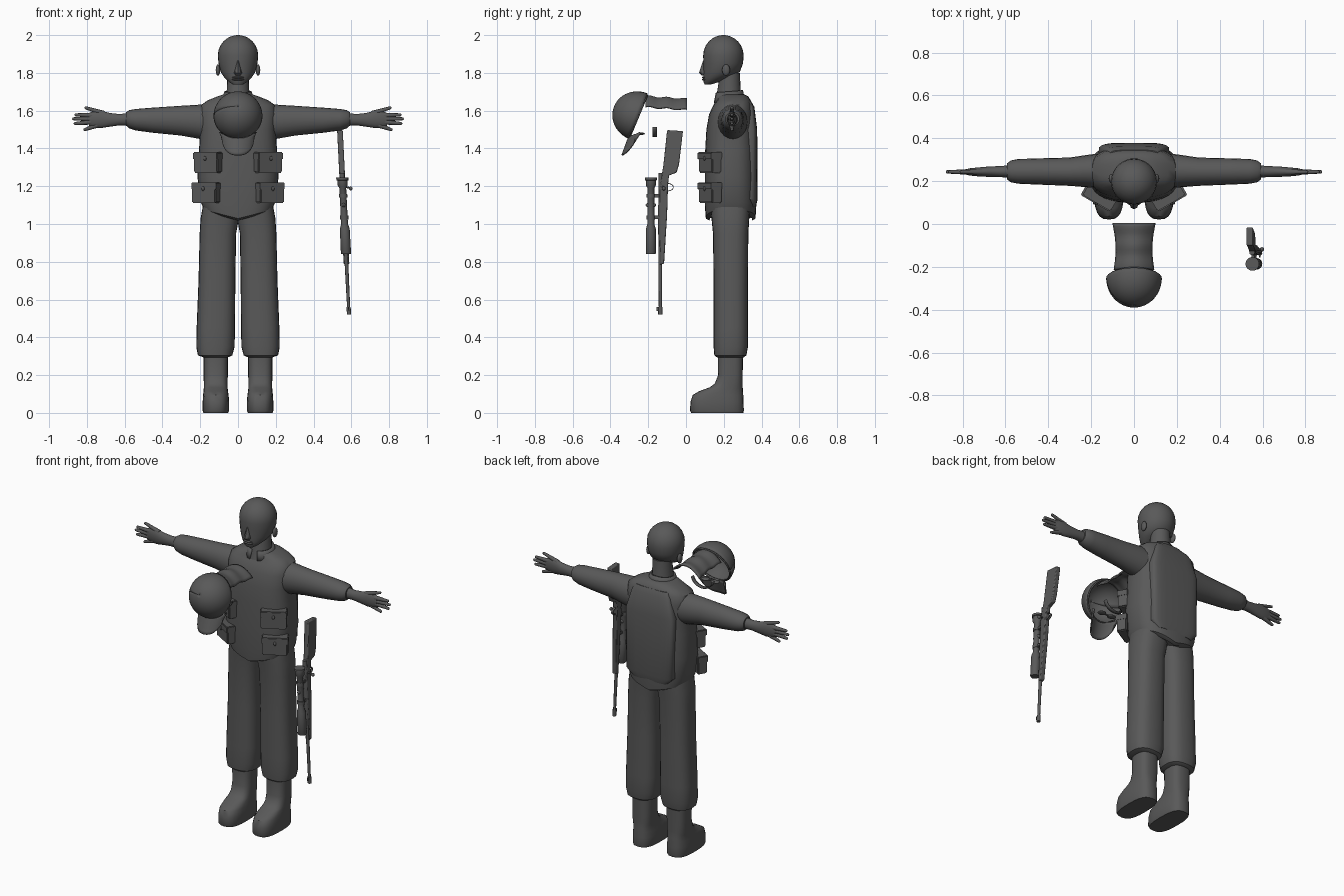
import bpy, bmesh, math
from mathutils import Vector, Matrix

if "Cube" in bpy.data.objects:
    bpy.data.objects.remove(bpy.data.objects["Cube"], do_unlink=True)

grey = bpy.data.materials.new("dark_grey")
grey.use_nodes = True
grey.diffuse_color = (0.1, 0.1, 0.1, 1)
grey.node_tree.nodes["Principled BSDF"].inputs["Base Color"].default_value = (0.1, 0.1, 0.1, 1)
parts = []


def finish(name, bm, move=None):
    """Turn a bmesh into an object, optionally moving every vertex by a rule."""
    if move:
        for v in bm.verts:
            v.co = move(v.co)
    bmesh.ops.recalc_face_normals(bm, faces=bm.faces)
    mesh = bpy.data.meshes.new(name)
    bm.to_mesh(mesh)
    bm.free()
    mesh.materials.append(grey)
    obj = bpy.data.objects.new(name, mesh)
    bpy.context.collection.objects.link(obj)
    parts.append(obj)
    return obj


def loft(name, rings, axis="Z", n=20, p=2.0, move=None):
    """Skin rings (position, a_min, a_max, b_min, b_max) stacked along an axis."""
    bm, loops = bmesh.new(), []
    for t, a0, a1, b0, b1 in rings:
        loop = []
        for i in range(n):
            c, s = math.cos(math.tau * i / n), math.sin(math.tau * i / n)
            a = (a0 + a1) / 2 + (a1 - a0) / 2 * math.copysign(abs(c) ** (2 / p), c)
            b = (b0 + b1) / 2 + (b1 - b0) / 2 * math.copysign(abs(s) ** (2 / p), s)
            loop.append(bm.verts.new((a, b, t) if axis == "Z" else (t, a, b)))
        loops.append(loop)
    for low, high in zip(loops, loops[1:]):
        for i in range(n):
            j = (i + 1) % n
            bm.faces.new((low[i], low[j], high[j], high[i]))
    bm.faces.new(loops[0])
    bm.faces.new(loops[-1])
    return finish(name, bm, move)


def rod(name, a, b, r1, r2, n=10, move=None):
    a, b = Vector(a), Vector(b)
    bm = bmesh.new()
    turn = (b - a).to_track_quat("Z", "Y").to_matrix().to_4x4()
    bmesh.ops.create_cone(bm, cap_ends=True, segments=n, radius1=r1, radius2=r2,
                          depth=(b - a).length, matrix=Matrix.Translation((a + b) / 2) @ turn)
    return finish(name, bm, move)


def box(name, size, matrix, bevel=0.0, move=None):
    bm = bmesh.new()
    bmesh.ops.create_cube(bm, size=1, matrix=matrix @ Matrix.Diagonal((*size, 1)))
    if bevel:
        bmesh.ops.bevel(bm, geom=bm.edges[:], offset=bevel, segments=2, affect="EDGES")
    return finish(name, bm, move)


def ball(name, size, matrix, move=None):
    bm = bmesh.new()
    bmesh.ops.create_uvsphere(bm, u_segments=16, v_segments=10, radius=1,
                              matrix=matrix @ Matrix.Diagonal((*size, 1)))
    return finish(name, bm, move)


def sheet(name, func, thick, nu=16, nv=6, move=None):
    """Curved plate from func(u, v), u in -1..1 and v in 0..1."""
    bm = bmesh.new()
    rows = [[bm.verts.new(func(2 * i / nu - 1, j / nv)) for i in range(nu + 1)]
            for j in range(nv + 1)]
    for r, s in zip(rows, rows[1:]):
        for i in range(nu):
            bm.faces.new((r[i], r[i + 1], s[i + 1], s[i]))
    obj = finish(name, bm, move)
    obj.modifiers.new("thickness", "SOLIDIFY").thickness = thick
    return obj


at = Matrix.Translation

# Head, jaw, nose and mouth
head = [(1.738, .025, .10, .13), (1.75, .045, .094, .17), (1.775, .072, .092, .235),
        (1.805, .092, .092, .285), (1.85, .103, .092, .302)]
head += [(1.892 + .108 * math.sin(a), .107 * math.cos(a), .198 - .107 * math.cos(a),
          .198 + .107 * math.cos(a)) for a in (0, .25, .5, .75, 1, 1.2, 1.4, 1.54)]
loft("head", [(z, -w, w, f, b) for z, w, f, b in head], n=28)
loft("nose", [(1.785, -.014, .014, .085, .11), (1.8, -.021, .021, .069, .12),
              (1.825, -.015, .015, .077, .12), (1.865, -.004, .004, .09, .11)], n=8)
for label, z in (("upper_lip", 1.776), ("lower_lip", 1.765)):
    ball(label, (.032, .016, .006), at((0, .1, z)))
loft("neck", [(1.64, -.07, .07, .15, .3), (1.7, -.06, .06, .165, .29),
              (1.8, -.055, .055, .18, .285)])

# Torso vest with a hem that dips at the middle
torso = [(1.03, .15, .125, .35), (1.04, .18, .105, .368), (1.1, .198, .1, .372),
         (1.25, .215, .1, .372), (1.4, .206, .102, .37), (1.5, .2, .108, .365),
         (1.58, .205, .122, .36), (1.63, .195, .145, .352), (1.655, .16, .165, .342),
         (1.675, .11, .17, .33), (1.685, .08, .18, .31)]


def hem(co):
    if co.z < 1.15:
        co.z += (1.15 - co.z) / .12 * (.05 * abs(co.x) / .18 - .012)
    return co


loft("vest", [(z, -w, w, f, b) for z, w, f, b in torso], n=32, p=2.7, move=hem)
loft("back_panel", [(z, -w, w, .3, b) for z, w, b in
     ((1.09, .12, .37), (1.13, .16, .379), (1.5, .165, .377), (1.62, .13, .362), (1.65, .11, .345))],
     n=24, p=4)
sheet("collar", lambda u, v: ((.092 - .02 * v) * math.sin(u * 2.85),
                              .228 + (.085 - .012 * v) * math.cos(u * 2.85),
                              1.655 + .055 * v - .015 * abs(u)), .012, nu=28, nv=2)

# Paired parts
for side, s in (("left", 1), ("right", -1)):
    def flip(co, s=s):
        return Vector((co.x * s, co.y, co.z))

    ball(side + "_ear", (.012, .021, .03), at((s * .106, .212, 1.815)))

    # Sleeve and hand
    loft(side + "_sleeve", [(x, y0, y1, z0, z1) for x, y0, y1, z0, z1 in (
        (.1, .165, .33, 1.44, 1.63), (.2, .17, .325, 1.45, 1.632), (.3, .178, .31, 1.468, 1.626),
        (.45, .184, .306, 1.483, 1.616), (.54, .188, .303, 1.495, 1.609),
        (.575, .195, .296, 1.506, 1.603), (.592, .208, .283, 1.52, 1.592))], "X", move=flip)
    loft(side + "_hand", [(.56, .215, .275, 1.52, 1.588), (.63, .219, .27, 1.522, 1.582),
        (.68, .22, .268, 1.515, 1.588), (.725, .222, .264, 1.508, 1.6),
        (.765, .226, .26, 1.512, 1.597), (.79, .232, .254, 1.52, 1.588)], "X", move=flip)
    fingers = (("thumb", .71, 1.585, .805, 1.615), ("index", .765, 1.575, .858, 1.578),
               ("middle", .77, 1.557, .87, 1.557), ("ring", .77, 1.54, .862, 1.532),
               ("little", .745, 1.523, .81, 1.5))
    for label, x0, z0, x1, z1 in fingers:
        rod(f"{side}_{label}_finger", (x0, .243, z0), (x1, .243, z1), .014, .008, move=flip)
        ball(f"{side}_{label}_tip", (.008, .008, .008), at((x1, .243, z1)), move=flip)

    # Trouser leg and boot
    loft(side + "_trouser_leg", [(.293, .055, .18, .165, .305), (.305, .03, .212, .15, .32),
        (.35, .018, .221, .146, .328), (.45, .016, .219, .146, .328), (.7, .014, .209, .146, .328),
        (.95, .01, .203, .143, .33), (1.03, -.005, .198, .135, .335), (1.1, -.01, .185, .13, .34)],
         n=24, p=2.6, move=flip)
    loft(side + "_boot", [(0, .052, .183, .028, .303), (.012, .047, .187, .021, .306),
        (.06, .047, .187, .024, .305), (.095, .05, .185, .036, .303), (.115, .053, .182, .07, .302),
        (.135, .055, .181, .125, .3), (.155, .055, .181, .152, .3), (.2, .054, .182, .17, .3),
        (.32, .054, .182, .168, .302)], n=24, p=2.8, move=flip)

    # Pouches with flap and button, turned outward
    for row, x, z in (("upper", .157, 1.325), ("lower", .167, 1.165)):
        frame = at((x, .128, z)) @ Matrix.Rotation(math.radians(30), 4, "Z")
        box(f"{side}_{row}_pouch", (.146, .06, .108), frame, .006, flip)
        box(f"{side}_{row}_pouch_flap", (.15, .066, .04), frame @ at((0, -.002, .036)), .004, flip)
        ball(f"{side}_{row}_pouch_button", (.008, .006, .012), frame @ at((0, -.036, .022)), flip)

    # Eyewear lens under the helmet
    ball(side + "_lens", (.026, .022, .007), at((s * .034, -.24, 1.478)))

# Helmet lying on its side, crown facing forward
tilt = at((0, -.253, 1.571)) @ Matrix.Rotation(math.radians(67.4), 4, "X")


def tip(co):
    return tilt @ co


sheet("helmet_dome", lambda u, v: (.122 * math.cos(v * 1.56) * math.cos(u * math.pi),
                                   .122 * math.cos(v * 1.56) * math.sin(u * math.pi),
                                   .13 * math.sin(v * 1.56)), -.008, nu=32, nv=12, move=tip)
sheet("helmet_rim", lambda u, v: ((.122 + .004 * v) * math.cos(u * math.pi),
                                  (.122 + .004 * v) * math.sin(u * math.pi),
                                  .012 * v - .006), .006, nu=32, nv=1, move=tip)
sheet("helmet_brim", lambda u, v: (.095 * u * (1 - .12 * v),
                                   -.118 * math.sqrt(1 - .6 * u * u)
                                   - .106 * v * math.sqrt(max(0, 1 - u ** 4)),
                                   -.04 * u * u - .004 * v), .007, move=tip)
sheet("neck_flap", lambda u, v: ((.095 - .012 * math.sin(v * math.pi) + .006 * v) * u,
                                 -.215 + .22 * v,
                                 1.678 - .015 * v - .055 * u * u + .004 * math.sin(v * 15)),
      .009, nv=14)
sheet("chin_strap", lambda u, v: (.07 * math.sin(u * 1.4), -.178 + .024 * v,
                                  1.525 - .06 * math.cos(u * 1.4)), .005, nv=2)
rod("lens_bridge", (-.02, -.24, 1.478), (.02, -.24, 1.478), .005, .005, 8)


# Rifle hanging upright, leaning slightly outward toward the muzzle
def lean(co):
    return Vector((co.x + .54 + (1.49 - co.z) * .049, co.y, co.z))


outline = [(-.1, 1.497), (-.016, 1.492), (-.037, 1.315), (-.05, 1.272), (-.09, 1.257),
           (-.095, 1.21), (-.1, 1.05), (-.116, .79), (-.138, .785), (-.142, 1.18),
           (-.128, 1.26), (-.12, 1.31)]
bm = bmesh.new()
base = bm.faces.new([bm.verts.new((-.015, y, z)) for y, z in outline])
grown = bmesh.ops.extrude_face_region(bm, geom=[base])["geom"]
bmesh.ops.translate(bm, vec=(.03, 0, 0), verts=[g for g in grown if isinstance(g, bmesh.types.BMVert)])
stock = finish("rifle_stock", bm, lean)
soft = stock.modifiers.new("soft_edges", "BEVEL")
soft.width, soft.segments = .005, 2
rod("rifle_receiver", (0, -.132, 1.04), (0, -.132, 1.27), .015, .013, 12, lean)
rod("rifle_barrel", (0, -.136, .525), (0, -.136, 1.1), .008, .012, 12, lean)
rod("rifle_muzzle", (0, -.136, .52), (0, -.136, .56), .011, .011, 12, lean)
box("rifle_front_sight", (.005, .016, .02), at((0, -.149, .55)), move=lean)
rod("rifle_bolt_handle", (0, -.125, 1.2), (.042, -.118, 1.19), .005, .005, 8, lean)
ball("rifle_bolt_knob", (.01, .01, .01), at((.042, -.118, 1.188)), lean)
sheet("rifle_trigger_guard", lambda u, v: (.012 * v - .006, -.098 + .033 * math.cos(u * 1.5),
                                           1.195 + .022 * math.sin(u * 1.5)), .004, nv=1, move=lean)
scope = [(.84, .024), (.845, .027), (.975, .026), (1.0, .018), (1.19, .018),
         (1.205, .027), (1.23, .027), (1.232, .032), (1.245, .032)]
loft("rifle_scope", [(z, -r, r, -.186 - r, -.186 + r) for z, r in scope], n=16, move=lean)
ball("rifle_scope_dial", (.012, .028, .014), at((0, -.186, 1.1)), lean)
for label, z in (("rear", 1.15), ("front", 1.035)):
    box(f"rifle_{label}_mount", (.018, .05, .018), at((0, -.155, z)), .002, lean)
    rod(f"rifle_{label}_ring", (0, -.186, z - .01), (0, -.186, z + .01), .022, .022, 16, lean)

# Smooth shading with sharp creases kept
for obj in bpy.context.selected_objects:
    obj.select_set(False)
for obj in parts:
    obj.select_set(True)
bpy.context.view_layer.objects.active = parts[0]
bpy.ops.object.shade_smooth_by_angle(angle=math.radians(40))
